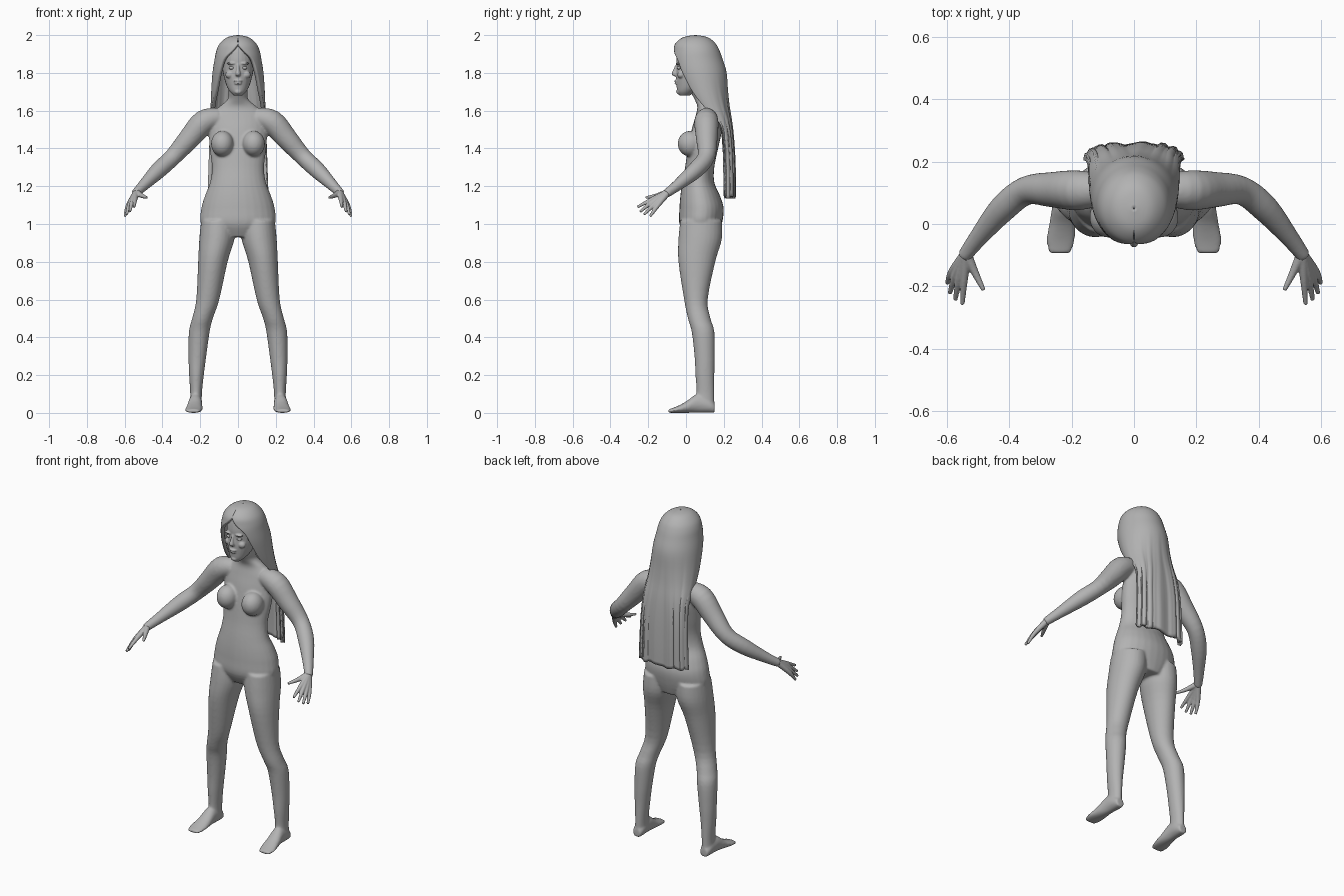
import bpy, bmesh, math
from mathutils import Vector, Matrix

cube = bpy.data.objects.get("Cube")
if cube:
    bpy.data.objects.remove(cube)

grey = bpy.data.materials.new("plain grey")
grey.use_nodes = True
COLOR = (0.45, 0.45, 0.45, 1)
grey.diffuse_color = COLOR
grey.node_tree.nodes["Principled BSDF"].inputs["Base Color"].default_value = COLOR
X, Y, Z = Vector((1, 0, 0)), Vector((0, 1, 0)), Vector((0, 0, 1))


def spline(rows, steps=4):
    """Smooth curve through rows of numbers."""
    out = []
    for i in range(len(rows) - 1):
        a, b = rows[max(i - 1, 0)], rows[i]
        c, d = rows[i + 1], rows[min(i + 2, len(rows) - 1)]
        for k in range(steps):
            t = k / steps
            out.append([q + t / 2 * (r - p + t * (2 * p - 5 * q + 4 * r - s
                        + t * (3 * (q - r) + s - p)))
                        for p, q, r, s in zip(a, b, c, d)])
    return out + [list(rows[-1])]


def tube(bm, rows, axes=None, n=28):
    """Loft ellipses; each row is x, y, z, radius u, radius v."""
    rows = spline(rows)
    pts = [Vector(r[:3]) for r in rows]
    rings = []
    for i, r in enumerate(rows):
        if axes:
            u, v = axes
        else:
            t = (pts[min(i + 1, len(pts) - 1)] - pts[max(i - 1, 0)]).normalized()
            u = t.cross(Z).normalized()
            v = u.cross(t)
        rings.append([bm.verts.new(pts[i] + u * r[3] * math.cos(math.tau * k / n)
                                   + v * r[4] * math.sin(math.tau * k / n))
                      for k in range(n)])
    for a, b in zip(rings, rings[1:]):
        for k in range(n):
            bm.faces.new((a[k], a[k - 1], b[k - 1], b[k]))
    bm.faces.new(rings[0])
    bm.faces.new(rings[-1])


def column(bm, rows):
    """Upright loft; each row is z, x, half width, front y, back y."""
    tube(bm, [(x, (f + b) / 2, z, w, (b - f) / 2) for z, x, w, f, b in rows], (X, Y))


def ball(bm, centre, radii):
    m = Matrix.Translation(centre) @ Matrix.Diagonal((*radii, 1))
    bmesh.ops.create_uvsphere(bm, u_segments=24, v_segments=16, radius=1, matrix=m)


def finish(bm, name, voxel=0, smooth=0):
    bmesh.ops.recalc_face_normals(bm, faces=bm.faces)
    for f in bm.faces:
        f.smooth = True
    me = bpy.data.meshes.new(name)
    bm.to_mesh(me)
    bm.free()
    me.materials.append(grey)
    ob = bpy.data.objects.new(name, me)
    bpy.context.collection.objects.link(ob)
    if voxel:
        r = ob.modifiers.new("blend", 'REMESH')
        r.mode, r.voxel_size, r.use_smooth_shade = 'VOXEL', voxel, True
        s = ob.modifiers.new("soften", 'SMOOTH')
        s.factor, s.iterations = 0.5, smooth
    return ob


# Body: torso and neck, then limbs on both sides, blended into one skin
bm = bmesh.new()
column(bm, [(.93, 0, .12, 0, .17), (1, 0, .195, -.035, .19), (1.08, 0, .195, -.035, .2),
            (1.15, 0, .175, -.03, .18), (1.22, 0, .148, -.02, .15), (1.3, 0, .138, -.005, .15),
            (1.4, 0, .15, .01, .17), (1.5, 0, .155, .03, .19), (1.57, 0, .15, .05, .18),
            (1.62, 0, .1, .06, .16), (1.66, 0, .055, .045, .14), (1.7, 0, .05, .025, .13),
            (1.76, 0, .05, .01, .12)])
for s in (1, -1):
    column(bm, [(z, s * x, w, f, b) for z, x, w, f, b in (
        (1.02, .105, .09, -.03, .19), (.92, .112, .093, -.04, .19), (.8, .133, .078, -.04, .155),
        (.6, .16, .061, -.01, .115), (.5, .188, .055, .01, .13), (.43, .205, .055, .03, .15),
        (.3, .215, .047, .045, .152), (.2, .22, .039, .05, .15), (.1, .222, .031, .055, .15),
        (.03, .224, .033, .04, .15))])
    # Foot
    tube(bm, [(s * x, y, h / 2, w, h / 2) for y, x, w, h in (
        (.152, .224, .025, .05), (.12, .224, .034, .08), (.06, .226, .036, .1),
        (0, .23, .042, .06), (-.05, .235, .046, .034), (-.095, .238, .036, .018))], (X, Z))
    # Arm
    tube(bm, [(s * x, y, z, r, r) for x, y, z, r in (
        (.1, .11, 1.565, .05), (.18, .108, 1.54, .064), (.26, .11, 1.45, .057),
        (.345, .107, 1.355, .046), (.42, .05, 1.285, .044), (.5, -.045, 1.205, .03),
        (.545, -.105, 1.16, .023))])
    ball(bm, (s * .083, .022, 1.425), (.06, .066, .068))
finish(bm, "body", .0065, 7)

# Hands: four fingers and a thumb fanning out from the wrist
WRIST = (.538, -.095, 1.168)
FINGERS = [((.545, -.18, 1.13), (.55, -.257, 1.09)), ((.56, -.175, 1.12), (.573, -.243, 1.065)),
           ((.573, -.165, 1.107), (.59, -.222, 1.05)), ((.583, -.152, 1.095), (.599, -.19, 1.04)),
           ((.51, -.155, 1.15), (.482, -.212, 1.14))]
for s, name in ((1, "left_hand"), (-1, "right_hand")):
    bm = bmesh.new()
    for knuckle, tip in FINGERS:
        tube(bm, [(s * p[0], p[1], p[2], r, r) for p, r in
                  ((WRIST, .018), (knuckle, .0125), (tip, .007))], n=12)
    finish(bm, name, .0035, 2)

# Head with nose, lips, brows and cheeks
bm = bmesh.new()
column(bm, [(1.68, 0, .022, -.035, .02), (1.7, 0, .042, -.046, .05), (1.73, 0, .06, -.05, .1),
            (1.78, 0, .075, -.053, .14), (1.83, 0, .084, -.05, .16), (1.88, 0, .086, -.05, .165),
            (1.94, 0, .075, -.035, .14), (1.975, 0, .04, .01, .09)])
tube(bm, [(0, -.044, 1.85, .007, .008), (0, -.054, 1.82, .009, .012),
          (0, -.06, 1.793, .014, .016), (0, -.052, 1.782, .009, .008)], (X, Y), 16)
ball(bm, (0, -.05, 1.757), (.024, .012, .006))
ball(bm, (0, -.049, 1.744), (.02, .012, .006))
ball(bm, (0, -.036, 1.7), (.02, .016, .014))
for s in (1, -1):
    ball(bm, (s * .034, -.042, 1.85), (.026, .012, .007))
    ball(bm, (s * .043, -.026, 1.79), (.024, .02, .02))
finish(bm, "head", .004, 3)
for s, name in ((1, "left_eye"), (-1, "right_eye")):
    bm = bmesh.new()
    ball(bm, (s * .033, -.035, 1.826), (.016, .013, .009))
    finish(bm, name)

# Hair: a cap open around the face, falling into a long sheet behind
# Each row is z, half width, centre y, depth, half sweep in degrees, squareness
HAIR = [(1.99, .001, .05, .001, 180, 1), (1.98, .052, .05, .06, 180, 1),
        (1.95, .088, .05, .098, 180, 1), (1.915, .105, .055, .113, 165, 1),
        (1.87, .114, .06, .124, 142, 1), (1.8, .125, .075, .13, 132, 1),
        (1.7, .132, .1, .112, 122, .95), (1.62, .135, .13, .09, 108, .85),
        (1.52, .138, .18, .055, 90, .7), (1.4, .143, .2, .045, 90, .6),
        (1.25, .148, .205, .045, 90, .6), (1.14, .152, .205, .045, 90, .6)]
bm = bmesh.new()
N = 72
grid = []
for z, w, cy, d, sweep, power in spline(HAIR):
    low = min(max((1.8 - z) / .5, 0), 1)
    row = []
    for k in range(N + 1):
        a = math.radians(sweep) * (2 * k / N - 1)
        side = math.copysign(abs(math.sin(a)) ** power, a) if abs(math.sin(a)) > 1e-6 else 0
        wave = low * (.004 * math.sin(17 * a) + .002 * math.sin(31 * a))
        drop = low * .006 * math.sin(9 * a)
        row.append(bm.verts.new((w * side, cy + d * math.cos(a) + wave, z + drop)))
    grid.append(row)
for a, b in zip(grid, grid[1:]):
    for k in range(N):
        bm.faces.new((a[k], a[k + 1], b[k + 1], b[k]))
bmesh.ops.remove_doubles(bm, verts=bm.verts, dist=.0002)
hair = finish(bm, "hair")
shell = hair.modifiers.new("thickness", 'SOLIDIFY')
shell.thickness, shell.offset = .02, 0
